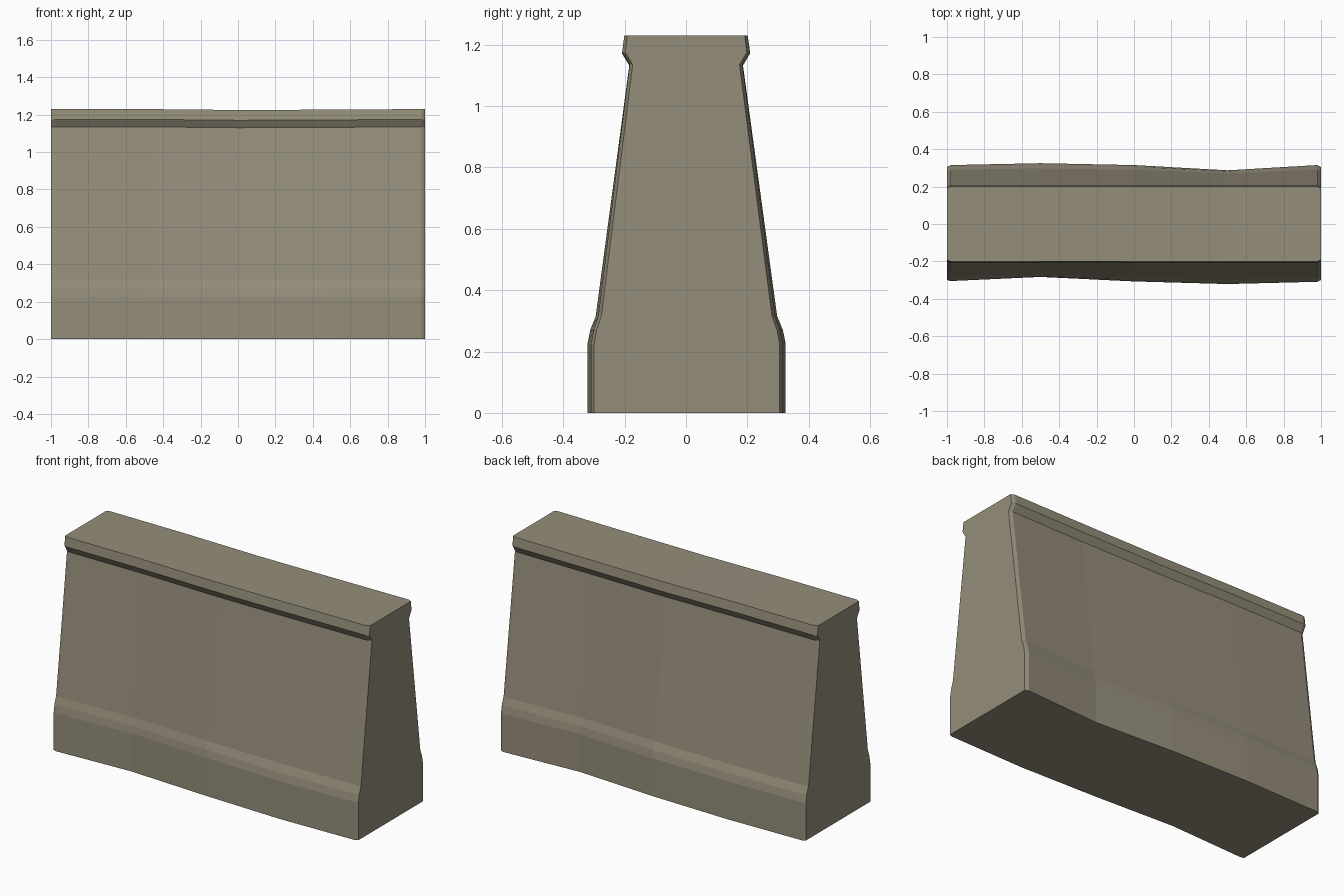
import bpy, bmesh

if "Cube" in bpy.data.objects:
    bpy.data.objects.remove(bpy.data.objects["Cube"])

concrete = bpy.data.materials.new("weathered_concrete")
concrete.diffuse_color = (0.30, 0.27, 0.195, 1)
concrete.use_nodes = True
concrete.node_tree.nodes["Principled BSDF"].inputs["Base Color"].default_value = concrete.diffuse_color

# Half cross-section: (height, half depth, share of the base waviness)
PROFILE = [(0.0, 0.312, 1.0), (0.225, 0.312, 1.0), (0.27, 0.304, 0.9),
           (0.315, 0.288, 0.7), (1.135, 0.184, 0.1), (1.175, 0.208, 0.05),
           (1.23, 0.201, 0.0)]
# Stations along the length: (x, back offset, front offset, top change, end inset)
STATIONS = [(-1.0, 0.003, -0.003, 0.0, 0.010), (-0.98, 0.003, -0.007, 0.0, 0.0),
            (-0.5, 0.013, -0.029, 0.0, 0.0), (0.0, 0.003, -0.005, -0.005, 0.0),
            (0.5, -0.025, 0.009, -0.003, 0.0), (0.98, 0.003, -0.003, 0.0, 0.0),
            (1.0, 0.003, -0.003, 0.0, 0.010)]

bm = bmesh.new()
rings = []
for x, back, front, dz, inset in STATIONS:
    ring = []
    for side, wave in ((-1, front), (1, back)):
        pts = []
        for z, half, share in PROFILE:
            y = side * (half + wave * share - inset)
            pts.append(bm.verts.new((x, y, z + (dz if z > 1 else 0))))
        ring += pts if side < 0 else pts[::-1]
    rings.append(ring)

# Skin between stations, then the two flat ends
n = len(rings[0])
for a, b in zip(rings, rings[1:]):
    for i in range(n):
        j = (i + 1) % n
        bm.faces.new((a[i], a[j], b[j], b[i]))
bm.faces.new(rings[0])
bm.faces.new(rings[-1])
bmesh.ops.recalc_face_normals(bm, faces=bm.faces)

mesh = bpy.data.meshes.new("barrier_wall")
bm.to_mesh(mesh)
bm.free()
mesh.materials.append(concrete)
barrier = bpy.data.objects.new("barrier_wall", mesh)
bpy.context.collection.objects.link(barrier)
